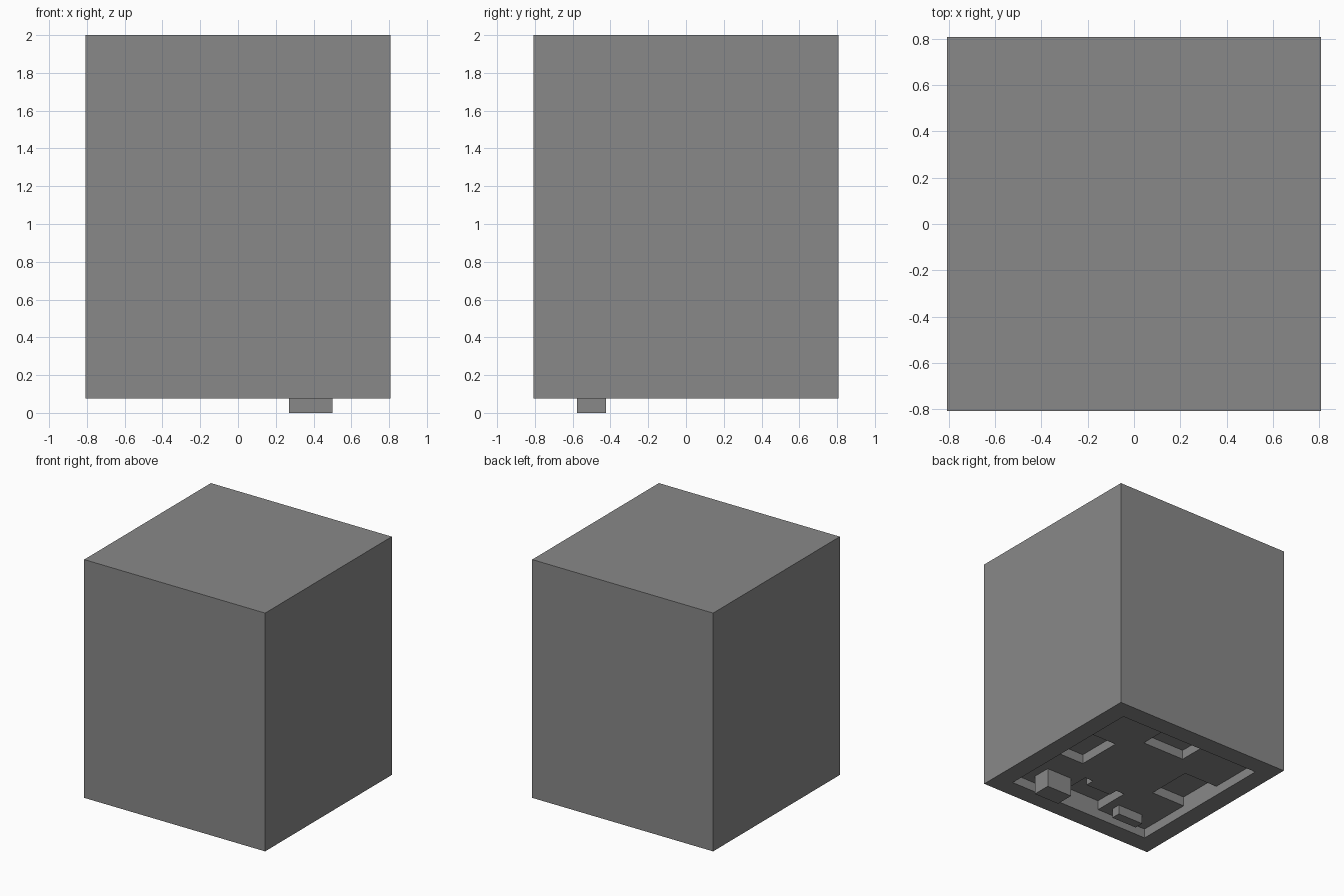
import bpy
import bmesh
from mathutils import Vector

cube = bpy.data.objects.get("Cube")
if cube:
    bpy.data.objects.remove(cube, do_unlink=True)

U = 2 / 26            # one grid unit
HALF = 10.5 * U       # the block is 21 units square

grey = bpy.data.materials.new("mid_grey")
grey.use_nodes = True
COLOUR = (0.25, 0.25, 0.25, 1)
grey.diffuse_color = COLOUR
for node in grey.node_tree.nodes:
    if node.type == 'BSDF_PRINCIPLED':
        node.inputs["Base Color"].default_value = COLOUR


def at(i, j, k):
    """Grid position: i and j count from the left and back edges, k up."""
    return Vector((HALF - i * U, HALF - j * U, k * U))


def box_mesh(low, high):
    bm = bmesh.new()
    bmesh.ops.create_cube(bm, size=1)
    a, b = at(*low), at(*high)
    size, mid = b - a, (a + b) / 2
    for v in bm.verts:
        v.co = Vector((v.co.x * abs(size.x), v.co.y * abs(size.y), v.co.z * size.z)) + mid
    return bm


def finish(bm, name):
    bmesh.ops.recalc_face_normals(bm, faces=bm.faces[:])
    mesh = bpy.data.meshes.new(name)
    bm.to_mesh(mesh)
    bm.free()
    mesh.materials.append(grey)
    obj = bpy.data.objects.new(name, mesh)
    bpy.context.collection.objects.link(obj)
    return obj


def sink(bm, level, rule):
    """Push the underside cells at this level that match the rule up by one unit."""
    faces = []
    for f in bm.faces:
        c = f.calc_center_median()
        i, j = (HALF - c.x) / U, (HALF - c.y) / U
        if abs(f.normal.z) > 0.9 and abs(c.z - level * U) < 0.01 and rule(i, j):
            faces.append(f)
    new = bmesh.ops.extrude_face_region(bm, geom=faces)["geom"]
    verts = [g for g in new if isinstance(g, bmesh.types.BMVert)]
    bmesh.ops.translate(bm, vec=(0, 0, U), verts=verts)
    old = [f for f in faces if f.is_valid]
    if old:
        bmesh.ops.delete(bm, geom=old, context='FACES')
    bm.normal_update()


def in_recess(i, j):
    return 2 < i < 19 and 2 < j < 19


def in_pit(i, j):
    # four pits along the recess sides, one with a small ledge
    along_x = 8 < i < 13 and (2 < j < 6 or 15 < j < 19)
    along_y = 8 < j < 13 and (2 < i < 6 or 15 < i < 19)
    ledge = 9 < i < 12 and 15 < j < 16
    return (along_x or along_y) and not ledge


# Main block, sliced along the grid lines the recess and pits need
bm = box_mesh((0, 0, 1), (21, 21, 26))
for line in (2, 6, 8, 9, 12, 13, 15, 16, 19):
    for normal in ((1, 0, 0), (0, 1, 0)):
        bmesh.ops.bisect_plane(bm, geom=bm.verts[:] + bm.edges[:] + bm.faces[:],
                               plane_co=at(line, line, 0), plane_no=normal)
bm.normal_update()
sink(bm, 1, in_recess)
sink(bm, 2, in_pit)
finish(bm, "main_block")

# Pegs hanging from the recess floor
finish(box_mesh((4, 16, 0), (7, 18, 2.1)), "long_peg")
finish(box_mesh((14, 17, 1), (17, 18, 2.1)), "short_peg")
